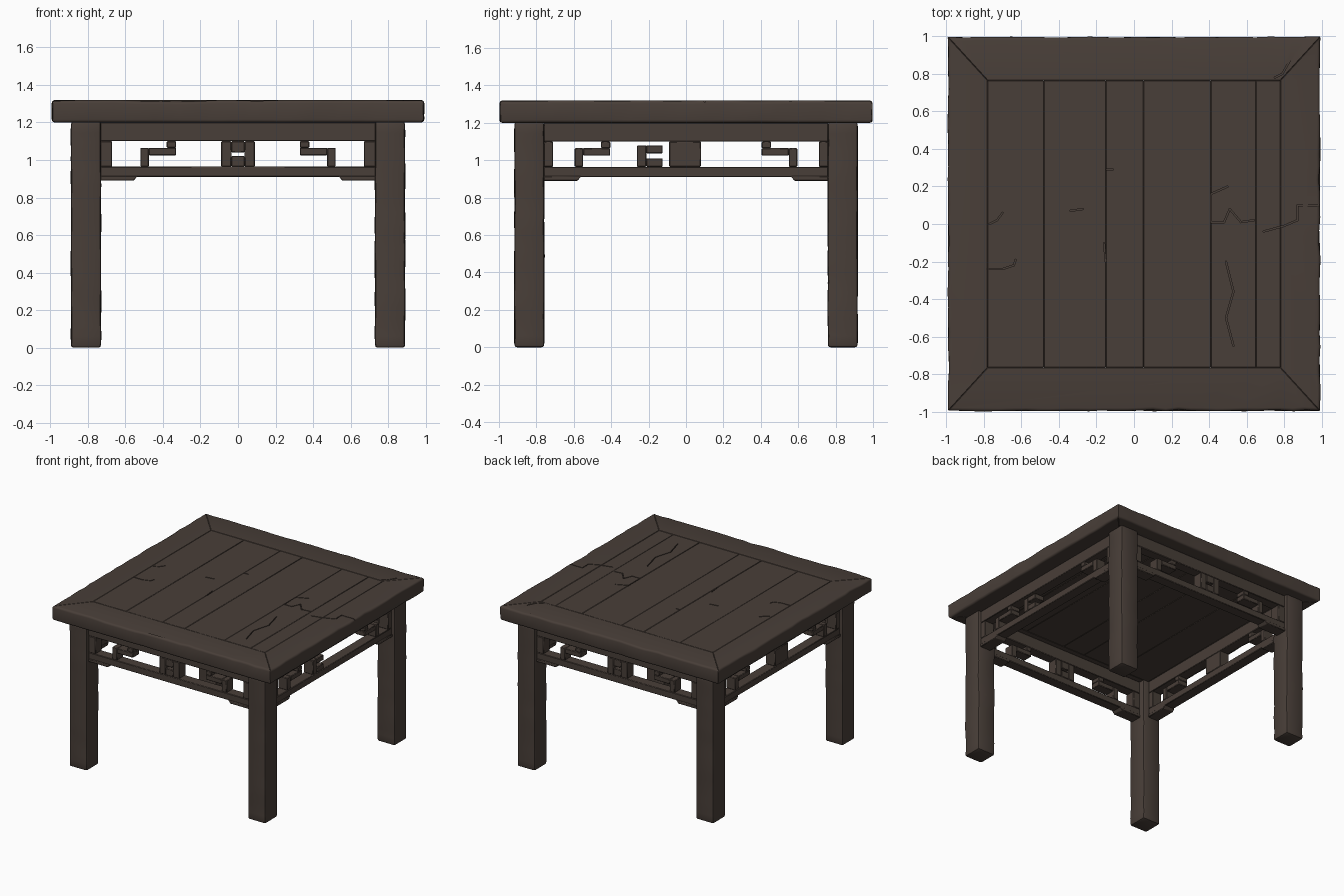
import bpy, bmesh, math
from mathutils import Vector, Matrix, noise

if "Cube" in bpy.data.objects:
    bpy.data.objects.remove(bpy.data.objects["Cube"])

wood = bpy.data.materials.new("dark_brown_wood")
wood.diffuse_color = (0.066, 0.049, 0.040, 1)
wood.use_nodes = True
wood.node_tree.nodes["Principled BSDF"].inputs["Base Color"].default_value = wood.diffuse_color

TX, TY, Z0, Z1 = 0.993, 0.998, 1.20, 1.32   # tabletop half sizes and heights
IX, IY = 0.78, 0.765                        # inner edge of the tabletop frame


def finish(name, bm, bevel=0.0, segs=1):
    bmesh.ops.recalc_face_normals(bm, faces=bm.faces)
    me = bpy.data.meshes.new(name)
    bm.to_mesh(me)
    bm.free()
    me.materials.append(wood)
    ob = bpy.data.objects.new(name, me)
    bpy.context.collection.objects.link(ob)
    if bevel:
        m = ob.modifiers.new("worn_edges", 'BEVEL')
        m.width, m.segments = bevel, segs
        m.limit_method, m.angle_limit = 'ANGLE', math.radians(50)
    return ob


def add_box(bm, lo, hi):
    lo, hi = Vector(lo), Vector(hi)
    mat = Matrix.Translation((lo + hi) / 2) @ Matrix.Diagonal((*(hi - lo), 1))
    return bmesh.ops.create_cube(bm, size=1, matrix=mat)["verts"]


def prism(points, z0, z1):
    bm = bmesh.new()
    face = bm.faces.new([bm.verts.new((x, y, z0)) for x, y in points])
    ext = bmesh.ops.extrude_face_region(bm, geom=[face])["geom"]
    for v in ext:
        if isinstance(v, bmesh.types.BMVert):
            v.co.z = z1
    return bm


def is_outer(v):
    return abs(v.co.x) > TX - 0.001 or abs(v.co.y) > TY - 0.001


# Cracks: thin cutters following a few short polylines on the top
cracks = [
    [(-.78, -.24), (-.7, -.24), (-.64, -.22), (-.63, -.19)],
    [(-.77, 0), (-.73, .02), (-.7, .06)],
    [(.5, .2), (.41, .16), (.41, .01), (.48, .01), (.51, .08), (.57, .01), (.64, .02)],
    [(.69, -.04), (.8, -.01), (.87, .02), (.87, .1), (.99, .1)],
    [(.49, -.2), (.53, -.36), (.49, -.5), (.53, -.65)],
    [(-.34, .07), (-.27, .08)],
    [(-.15, .29), (-.11, .29)],
    [(-.16, -.1), (-.15, -.2)],
    [(.75, .78), (.79, .8), (.83, .87)],
]
bm = bmesh.new()
for line in cracks:
    for a, b in zip(line, line[1:]):
        a, b = Vector((*a, Z1)), Vector((*b, Z1))
        d = b - a
        mat = (Matrix.Translation((a + b) / 2)
               @ Matrix.Rotation(math.atan2(d.y, d.x), 4, 'Z')
               @ Matrix.Diagonal((d.length + .004, .007, .02, 1)))
        bmesh.ops.create_cube(bm, size=1, matrix=mat)
cutter = finish("crack_cutter", bm)
cutter.hide_render = True
cutter.hide_viewport = False
cutter.display_type = 'WIRE'


def cut_cracks(ob):
    m = ob.modifiers.new("cracks", 'BOOLEAN')
    m.operation, m.solver, m.object = 'DIFFERENCE', 'EXACT', cutter
    m.use_self = True


# Tabletop frame: four mitred boards with rounded, slightly wavy outer edges
outer = [(-TX, -TY), (TX, -TY), (TX, TY), (-TX, TY)]
inner = [(-IX, -IY), (IX, -IY), (IX, IY), (-IX, IY)]
for i, side in enumerate(["front", "right", "back", "left"]):
    j = (i + 1) % 4
    bm = prism([outer[i], outer[j], inner[j], inner[i]], Z0, Z1)
    long_edges = [e for e in bm.edges if e.calc_length() > 1.8
                  and all(is_outer(v) for v in e.verts)]
    bmesh.ops.bevel(bm, geom=long_edges, offset=.016, segments=3,
                    profile=.5, affect='EDGES')
    edges = [e for e in bm.edges if e.calc_length() > 1.8]
    bmesh.ops.subdivide_edges(bm, edges=edges, cuts=28, use_grid_fill=True)
    for v in bm.verts:
        if abs(v.co.x) > .95 or abs(v.co.y) > .95:
            n = abs(noise.noise(v.co * 6)) * .014
            v.co.x *= 1 - n
            v.co.y *= 1 - n
            if v.co.z > 1.29:
                v.co.z -= abs(noise.noise(v.co * 5 + Vector((7, 3, 1)))) * .010
    cut_cracks(finish(f"tabletop_frame_{side}", bm, .003))

# Tabletop planks running front to back
lines = [-IX, -.48, -.15, .05, .41, .65, IX]
for i, (a, b) in enumerate(zip(lines, lines[1:])):
    bm = bmesh.new()
    add_box(bm, (a, -IY, Z0), (b, IY, Z1 - .001 * (i % 2)))
    cut_cracks(finish(f"tabletop_plank_{i + 1}", bm, .003))

# Legs: square posts with worn edges
for sx, xn in ((-1, "left"), (1, "right")):
    for sy, yn in ((-1, "front"), (1, "back")):
        bm = bmesh.new()
        add_box(bm, (sx * .81 - .08, sy * .838 - .08, 0),
                (sx * .81 + .08, sy * .838 + .08, 1.205))
        bmesh.ops.bevel(bm, geom=bm.edges[:], offset=.014, segments=2,
                        profile=.5, affect='EDGES')
        tall = [e for e in bm.edges if e.calc_length() > 1]
        bmesh.ops.subdivide_edges(bm, edges=tall, cuts=24, use_grid_fill=True)
        for v in bm.verts:
            if .05 < v.co.z < 1.15:
                n = noise.noise(v.co * 7) * .004
                v.co.x += n
                v.co.y -= n
        finish(f"{yn}_{xn}_leg", bm)


def apron(name, along_x, sign, half, stile, step, face, extra):
    """Fretwork panel between two legs; boxes are (u0, u1, z0, z1)."""
    parts = [(-half, half, 1.10, 1.20), (-half, half, .91, .965)] + extra
    for s in (-1, 1):
        parts += [
            (s * stile, s * half, .965, 1.10),               # end stile
            (s * (step + .145), s * (step + .19), .965, 1.065),   # step post
            (s * step, s * (step + .145), 1.025, 1.065),     # step bar
            (s * step, s * (step + .05), 1.065, 1.10),       # step hanger
        ]
    bm = bmesh.new()

    def put(u0, u1, z0, z1, d0, d1):
        u0, u1 = sorted((u0, u1))
        d0, d1 = sorted((sign * d0, sign * d1))
        if along_x:
            return add_box(bm, (u0, d0, z0), (u1, d1, z1))
        return add_box(bm, (d0, u0, z0), (d1, u1, z1))

    for u0, u1, z0, z1 in parts:
        put(u0, u1, z0, z1, face - .085, face)
    # Small corner brackets under the lower rail
    for s in (-1, 1):
        vs = put(s * half, s * (half - .20), .89, .915, face - .09, face + .006)
        for v in vs:
            u = v.co.x if along_x else v.co.y
            if v.co.z < .9 and abs(u) < half - .1:   # sloped tip
                if along_x:
                    v.co.x += s * .02
                else:
                    v.co.y += s * .02
    finish(name, bm, .004)


# Centre ornaments: slotted block, open hook and solid block
slotted = [(-.09, -.035, .965, 1.10), (.035, .09, .965, 1.10),
           (-.035, .035, .965, 1.022), (-.035, .035, 1.04, 1.10)]
hook = [(-.262, -.212, .965, 1.08), (-.212, -.125, 1.037, 1.08),
        (-.212, -.125, .965, 1.01)]
block = [(-.09, .08, .965, 1.10)]

apron("front_apron", True, -1, .735, .67, .33, .89, slotted)
apron("back_apron", True, 1, .735, .67, .33, .89, slotted)
apron("right_apron", False, 1, .76, .71, .405, .865, hook)
apron("left_apron", False, -1, .76, .71, .405, .865, block)

# Smooth shading with sharp edges kept
bpy.ops.object.select_all(action='DESELECT')
for ob in bpy.context.collection.objects:
    if ob is not cutter:
        ob.select_set(True)
        bpy.context.view_layer.objects.active = ob
bpy.ops.object.shade_smooth_by_angle(angle=math.radians(35))
